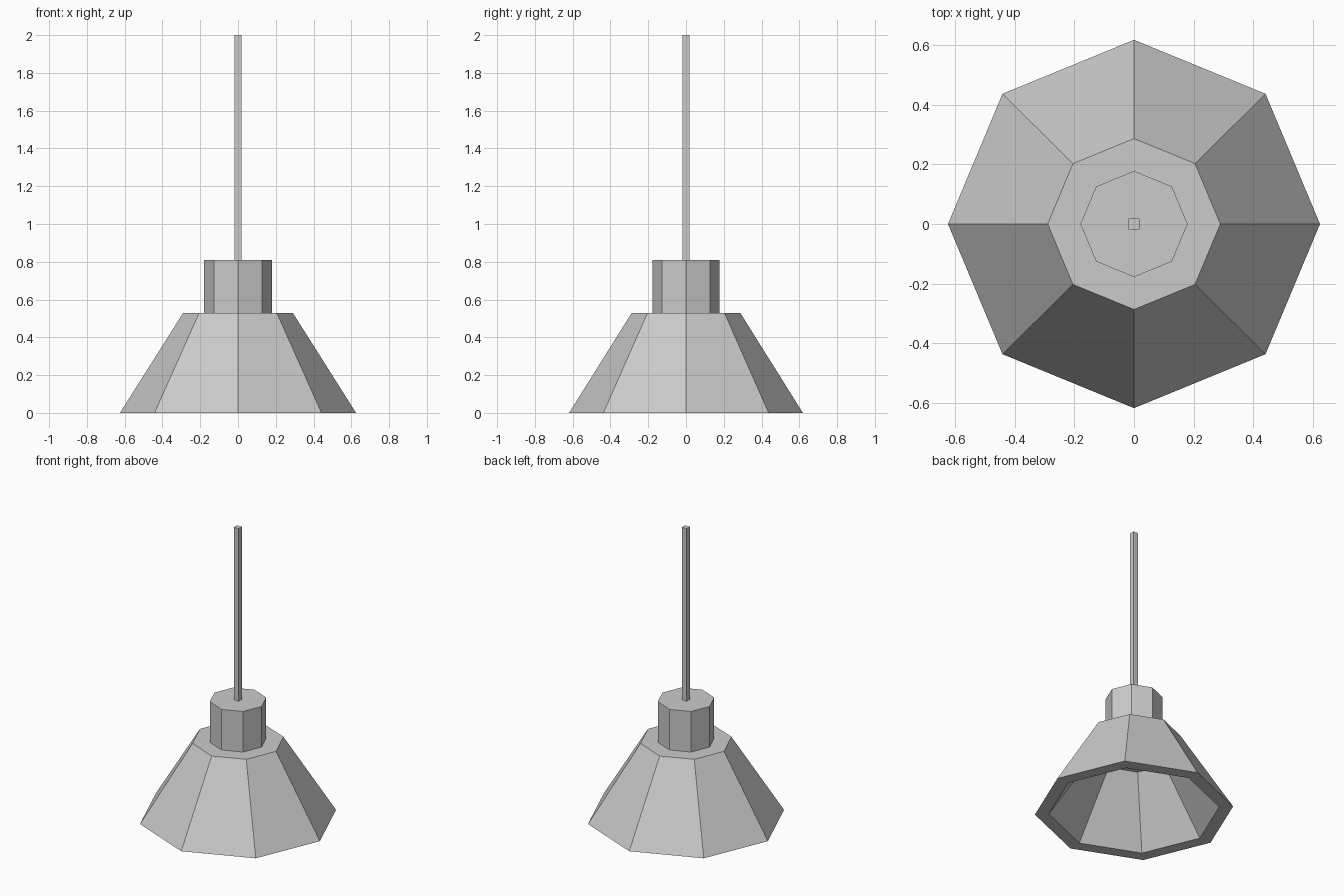
import bpy, bmesh
from math import cos, sin, pi

if "Cube" in bpy.data.objects:
    bpy.data.objects.remove(bpy.data.objects["Cube"])

RY = 0.99  # slight flattening in y


def lathe(name, profile, sides, turn=0.0):
    """Closed flat-faced solid from (radius, z) rings, capped at both ends."""
    bm = bmesh.new()
    rings = []
    for r, z in profile:
        rings.append([bm.verts.new((r * cos(turn + 2 * pi * i / sides),
                                    r * sin(turn + 2 * pi * i / sides) * RY, z))
                      for i in range(sides)])
    for a, b in zip(rings, rings[1:]):
        for i in range(sides):
            j = (i + 1) % sides
            bm.faces.new((a[i], a[j], b[j], b[i]))
    bm.faces.new(rings[0])
    bm.faces.new(rings[-1])
    bmesh.ops.recalc_face_normals(bm, faces=bm.faces)
    mesh = bpy.data.meshes.new(name)
    bm.to_mesh(mesh)
    bm.free()
    obj = bpy.data.objects.new(name, mesh)
    bpy.context.collection.objects.link(obj)
    return obj


# Hollow octagonal shade: inner ceiling, inner rim, outer rim, top
lathe("shade", [(0.25, 0.42), (0.537, 0.0), (0.625, 0.0), (0.29, 0.53)], 8)

# Octagonal lamp holder
lathe("lamp_holder", [(0.18, 0.53), (0.18, 0.81)], 8)

# Square hanging rod
lathe("rod", [(0.026, 0.81), (0.026, 2.0)], 4, pi / 4)
